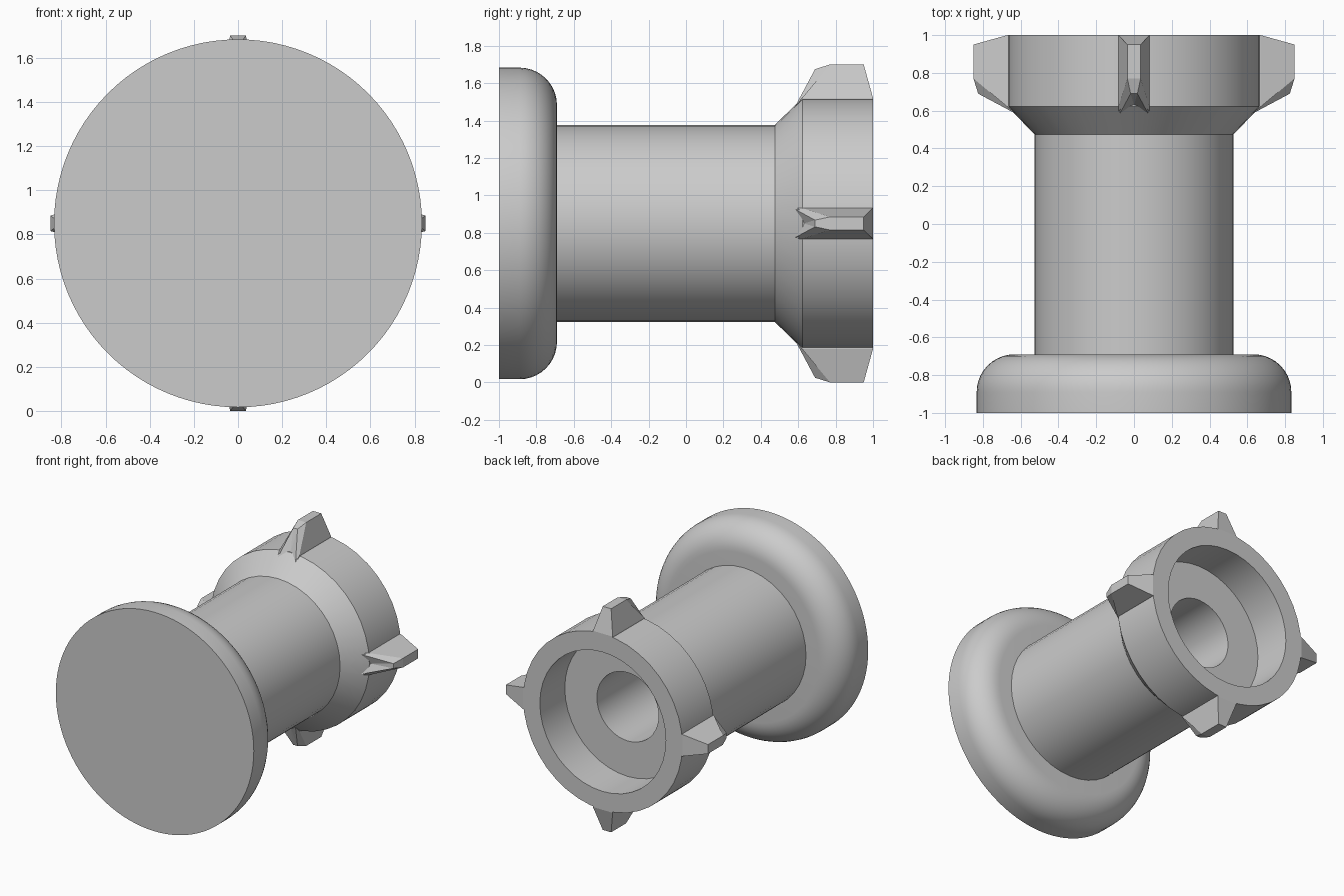
import bpy
import bmesh
from math import cos, sin, pi, radians
from mathutils import Matrix

if "Cube" in bpy.data.objects:
    bpy.data.objects.remove(bpy.data.objects["Cube"], do_unlink=True)

AXIS_Z = 0.85

grey = bpy.data.materials.new("plain grey")
grey.use_nodes = True
grey.diffuse_color = (0.6, 0.6, 0.6, 1)
grey.node_tree.nodes["Principled BSDF"].inputs["Base Color"].default_value = (0.6, 0.6, 0.6, 1)


def finish(name, bm, smooth):
    bmesh.ops.remove_doubles(bm, verts=bm.verts, dist=1e-5)
    bmesh.ops.recalc_face_normals(bm, faces=bm.faces)
    mesh = bpy.data.meshes.new(name)
    bm.to_mesh(mesh)
    bm.free()
    mesh.materials.append(grey)
    obj = bpy.data.objects.new(name, mesh)
    bpy.context.collection.objects.link(obj)
    obj.location.z = AXIS_Z
    if smooth:
        bpy.ops.object.select_all(action="DESELECT")
        obj.select_set(True)
        bpy.context.view_layer.objects.active = obj
        bpy.ops.object.shade_smooth_by_angle(angle=radians(30))
    return obj


def lathe(name, profile, sides):
    """Turn a (radius, y) profile around the y axis."""
    bm = bmesh.new()
    verts = [bm.verts.new((r, y, 0)) for r, y in profile]
    edges = [bm.edges.new(pair) for pair in zip(verts, verts[1:])]
    bmesh.ops.spin(bm, geom=verts + edges, cent=(0, 0, 0), axis=(0, 1, 0),
                   angle=2 * pi, steps=sides, use_merge=True)
    return finish(name, bm, True)


# Front disc with a rounded back rim
R, BACK, FILLET = 0.833, -0.69, 0.2
rim = [(R - FILLET + FILLET * cos(a), BACK - FILLET + FILLET * sin(a))
       for a in (i * pi / 20 for i in range(11))]
lathe("front_flange", [(0, -1), (R, -1)] + rim + [(0, BACK)], 96)

# Shaft, flared collar, recess and blind bore in one turned profile
lathe("shaft_and_collar", [
    (0, -0.7), (0.527, -0.7), (0.527, 0.475), (0.67, 0.622), (0.67, 1),
    (0.53, 1), (0.53, 0.7), (0.26, 0.7), (0.26, -0.6), (0, -0.6)], 40)


# Tapered lugs with a forked front foot
def lug(name, turn):
    bm = bmesh.new()
    half = [(0.083, 1, 0.56), (0.083, 1, 0.67), (0.035, 0.95, 0.85),
            (0.035, 0.77, 0.85), (0.018, 0.69, 0.825), (0.08, 0.575, 0.61),
            (0.083, 0.62, 0.67), (0.083, 0.62, 0.56)]
    right = [bm.verts.new(p) for p in half]
    left = [bm.verts.new((-x, y, z)) for x, y, z in half]
    notch = bm.verts.new((0, 0.63, 0.665))
    for s in (right, left):
        bm.faces.new([s[0], s[1], s[6], s[7]])
        bm.faces.new([s[1], s[2], s[3], s[6]])
        bm.faces.new([s[3], s[4], s[5], s[6]])
        bm.faces.new([s[5], s[7], s[6]])
        bm.faces.new([s[4], s[5], notch])
    for a, b in ((0, 1), (1, 2), (2, 3), (3, 4), (5, 7), (7, 0)):
        bm.faces.new([right[a], right[b], left[b], left[a]])
    bm.faces.new([right[4], left[4], notch])
    bm.faces.new([right[5], left[5], notch])
    bm.transform(Matrix.Rotation(turn * pi / 2, 4, "Y"))
    finish(name, bm, False)


for i, side in enumerate(("top", "left", "bottom", "right")):
    lug(side + "_lug", i)
